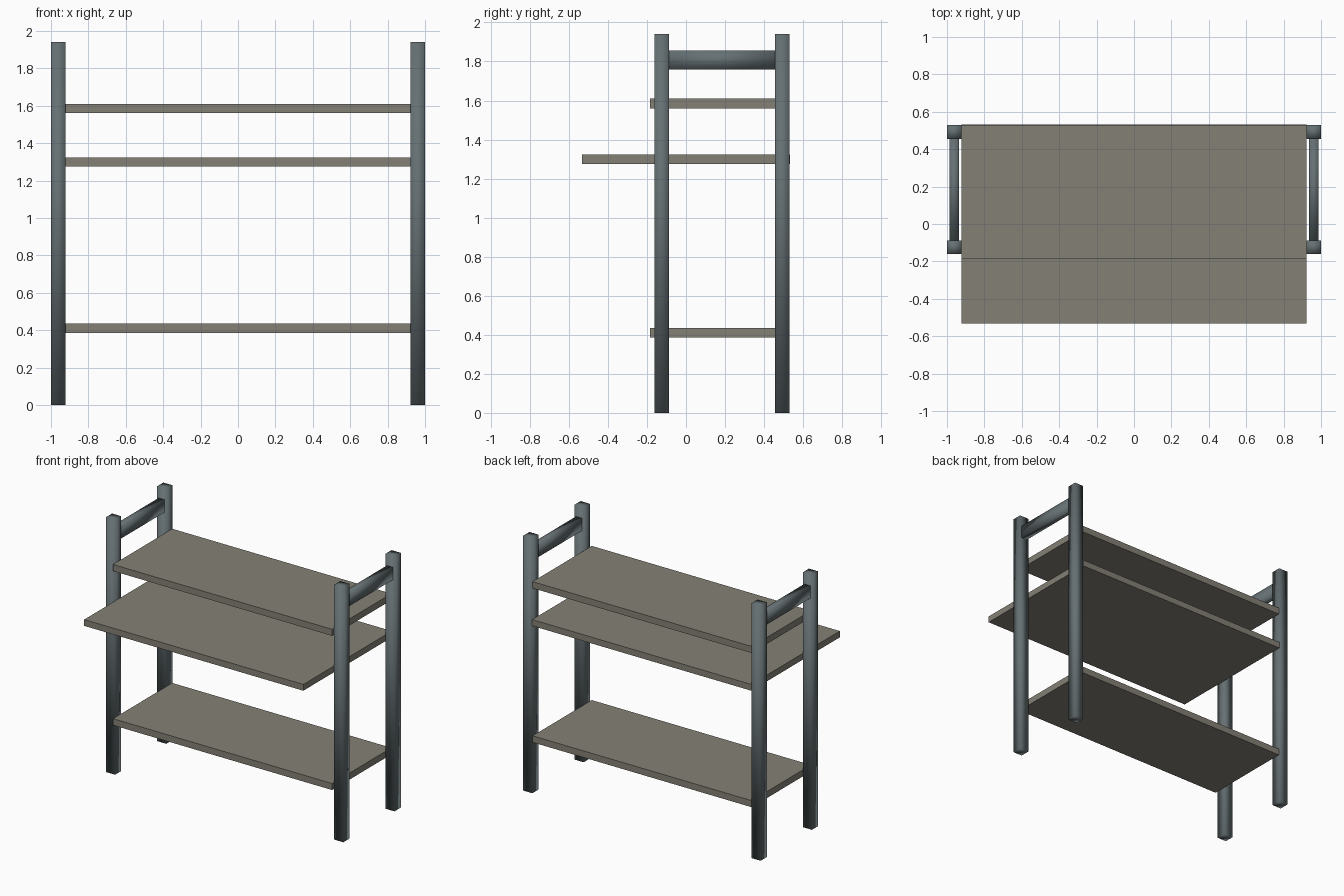
import bpy
import bmesh
from mathutils import Vector

if "Cube" in bpy.data.objects:
    bpy.data.objects.remove(bpy.data.objects["Cube"])


def material(name, rgb):
    m = bpy.data.materials.new(name)
    m.diffuse_color = (*rgb, 1)
    m.use_nodes = True
    m.node_tree.nodes["Principled BSDF"].inputs["Base Color"].default_value = m.diffuse_color
    return m


steel = material("blue_grey_metal", (0.13, 0.16, 0.17))
board = material("warm_grey_board", (0.23, 0.217, 0.178))


def box(name, x, y, z, mat, smooth=False):
    """Box from (min, max) ranges on each axis."""
    bm = bmesh.new()
    bmesh.ops.create_cube(bm, size=1)
    for v in bm.verts:
        v.co = Vector([(r[0] + r[1]) / 2 + c * (r[1] - r[0])
                       for c, r in zip(v.co, (x, y, z))])
    for f in bm.faces:
        f.smooth = smooth
    me = bpy.data.meshes.new(name)
    bm.to_mesh(me)
    bm.free()
    me.materials.append(mat)
    ob = bpy.data.objects.new(name, me)
    bpy.context.collection.objects.link(ob)
    return ob


# Posts and top side rails, one set per side
for side, s in (("left", -1), ("right", 1)):
    xs = sorted((s * 0.923, s * 1.0))
    box(f"front_post_{side}", xs, (-0.161, -0.087), (0, 1.94), steel, True)
    box(f"back_post_{side}", xs, (0.455, 0.53), (0, 1.94), steel, True)
    xr = sorted((s * 0.936, s * 0.987))
    box(f"side_rail_{side}", xr, (-0.087, 0.455), (1.76, 1.855), steel, True)

# Shelves: the middle one is a deep worktop
box("bottom_shelf", (-0.923, 0.923), (-0.185, 0.527), (0.386, 0.436), board)
box("worktop", (-0.923, 0.923), (-0.532, 0.532), (1.275, 1.323), board)
box("top_shelf", (-0.923, 0.923), (-0.185, 0.527), (1.56, 1.61), board)
